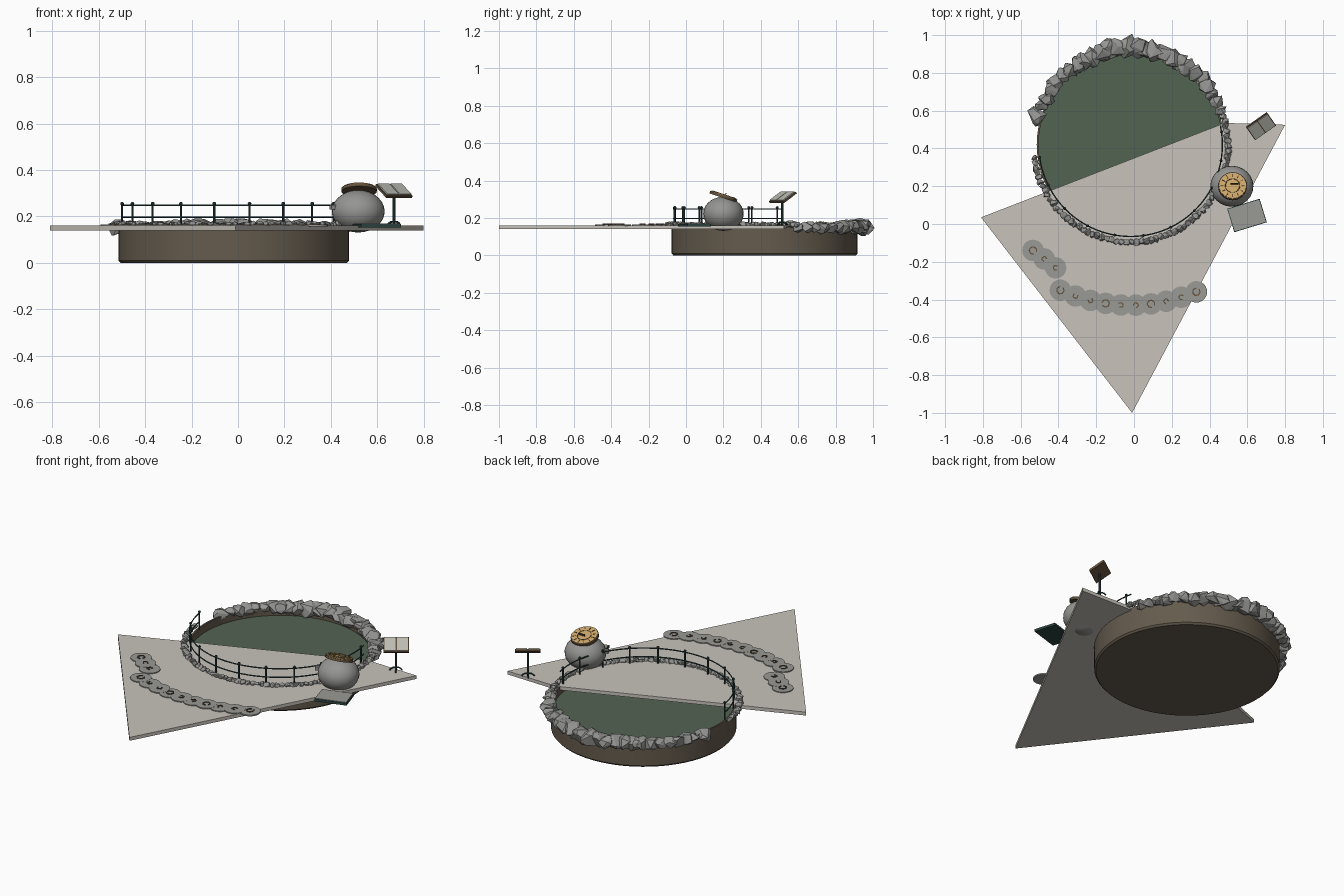
import bpy, bmesh, math, random
from mathutils import Vector, Matrix

random.seed(4)
cube = bpy.data.objects.get("Cube")
if cube:
    bpy.data.objects.remove(cube)

CENTRE = Vector((-0.018, 0.42, 0))
DECK = 0.16


def material(name, r, g, b):
    m = bpy.data.materials.new(name)
    m.use_nodes = True
    m.diffuse_color = (r, g, b, 1)
    m.node_tree.nodes["Principled BSDF"].inputs["Base Color"].default_value = (r, g, b, 1)
    return m


STONE = material("grey stone", 0.3, 0.3, 0.29)
PAVING = material("beige paving", 0.58, 0.55, 0.5)
EARTH = material("brown basin", 0.13, 0.105, 0.075)
WATER = material("green water", 0.085, 0.125, 0.085)
IRON = material("dark green iron", 0.025, 0.06, 0.055)
GOLD = material("gold", 0.6, 0.38, 0.14)
BRONZE = material("bronze", 0.13, 0.085, 0.045)
TILE = material("grey tile", 0.32, 0.32, 0.3)
PAGE = material("pale page", 0.5, 0.5, 0.45)


def finish(name, bm, mat, smooth=False):
    bmesh.ops.recalc_face_normals(bm, faces=bm.faces)
    mesh = bpy.data.meshes.new(name)
    bm.to_mesh(mesh)
    bm.free()
    mesh.materials.append(mat)
    ob = bpy.data.objects.new(name, mesh)
    bpy.context.collection.objects.link(ob)
    if smooth:
        bpy.ops.object.select_all(action="DESELECT")
        ob.select_set(True)
        bpy.context.view_layer.objects.active = ob
        bpy.ops.object.shade_smooth_by_angle()
    return ob


def place(x, y, z, turn=0.0, tilt=0.0):
    return (Matrix.Translation((x, y, z)) @ Matrix.Rotation(math.radians(turn), 4, "Z")
            @ Matrix.Rotation(math.radians(tilt), 4, "X"))


def polar(deg, radius, z=0.0):
    a = math.radians(deg)
    return CENTRE + Vector((math.cos(a) * radius, math.sin(a) * radius, z))


def add_disc(bm, frame, radius, height, sides=24):
    bmesh.ops.create_cone(bm, cap_ends=True, segments=sides, radius1=radius, radius2=radius,
                          depth=height, matrix=frame)


def add_box(bm, frame, sx, sy, sz):
    bmesh.ops.create_cube(bm, size=1, matrix=frame @ Matrix.Diagonal((sx, sy, sz, 1)))


def add_ball(bm, at, radius):
    bmesh.ops.create_uvsphere(bm, u_segments=8, v_segments=6, radius=radius,
                              matrix=Matrix.Translation(at))


def add_rock(bm, at, radius, flat):
    # Angular boulder: hull of scattered points
    verts = []
    for _ in range(18):
        d = Vector([random.gauss(0, 1) for _ in range(3)]).normalized()
        d *= radius * random.uniform(0.85, 1.1)
        verts.append(bm.verts.new(at + Vector((d.x, d.y, d.z * flat))))
    hull = bmesh.ops.convex_hull(bm, input=verts)
    spare = {g for g in hull["geom_interior"] + hull["geom_unused"]
             if isinstance(g, bmesh.types.BMVert)}
    bmesh.ops.delete(bm, geom=list(spare), context="VERTS")


def tube(name, points, radius, mat):
    curve = bpy.data.curves.new(name, "CURVE")
    curve.dimensions = "3D"
    curve.bevel_depth = radius
    curve.bevel_resolution = 1
    curve.use_fill_caps = True
    spline = curve.splines.new("POLY")
    spline.points.add(len(points) - 1)
    for p, co in zip(spline.points, points):
        p.co = (*co, 1)
    curve.materials.append(mat)
    ob = bpy.data.objects.new(name, curve)
    bpy.context.collection.objects.link(ob)
    bpy.ops.object.select_all(action="DESELECT")
    ob.select_set(True)
    bpy.context.view_layer.objects.active = ob
    bpy.ops.object.convert(target="MESH")


# Basin: lathed wall with a shallow inner lip
bm = bmesh.new()
profile = [(0, 0), (0.488, 0), (0.497, 0.01), (0.497, 0.157), (0.487, 0.157), (0.487, 0.09)]
verts = [bm.verts.new(CENTRE + Vector((r, 0, z))) for r, z in profile]
edges = [bm.edges.new(pair) for pair in zip(verts, verts[1:])]
bmesh.ops.spin(bm, geom=verts + edges, cent=CENTRE, axis=(0, 0, 1), angle=math.tau, steps=64)
bmesh.ops.remove_doubles(bm, verts=bm.verts, dist=0.0005)
finish("basin", bm, EARTH, True)

bm = bmesh.new()
add_disc(bm, Matrix.Translation(CENTRE + Vector((0, 0, 0.105))), 0.488, 0.01, 64)
finish("water", bm, WATER)

# Paved deck covering the front half
bm = bmesh.new()
outline = [(-0.81, 0.035), (-0.01, -1), (0.8, 0.525), (0.48, 0.535)]
face = bm.faces.new([bm.verts.new((x, y, 0.14)) for x, y in outline])
ext = bmesh.ops.extrude_face_region(bm, geom=[face])
bmesh.ops.translate(bm, vec=(0, 0, DECK - 0.14),
                    verts=[g for g in ext["geom"] if isinstance(g, bmesh.types.BMVert)])
finish("deck", bm, PAVING)

# Low kerb stones along the front, boulders around the back
bm = bmesh.new()
for i in range(66):
    at = polar(188 + i * 2.95, 0.515 + random.uniform(-0.003, 0.003), DECK + 0.003)
    add_rock(bm, at, random.uniform(0.018, 0.023), 0.85)
finish("kerb_stones", bm, STONE)

bm = bmesh.new()
for i in range(27):
    t = i / 26
    size = 0.034 + 0.024 * math.sin(math.pi * t) + random.uniform(-0.004, 0.007)
    add_rock(bm, polar(21 + 141 * t, 0.505 + random.uniform(0, 0.02), 0.15), size, 0.75)
add_rock(bm, polar(163, 0.52, 0.15), 0.055, 0.75)
finish("boulders", bm, STONE)

# Railing: posts with ball caps and two curved rails
bm = bmesh.new()
for i in range(11):
    at = polar(188 + i * 18, 0.486)
    add_disc(bm, Matrix.Translation(at + Vector((0, 0, 0.2))), 0.0045, 0.1, 8)
    add_ball(bm, at + Vector((0, 0, 0.255)), 0.008)
finish("railing_posts", bm, IRON, True)
for label, z in (("lower_rail", 0.197), ("upper_rail", 0.248)):
    tube(label, [polar(188 + i * 4, 0.486, z) for i in range(47)], 0.0035, IRON)

# Globe carrying the sundial
bm = bmesh.new()
bmesh.ops.create_uvsphere(bm, u_segments=24, v_segments=14, radius=0.114,
                          matrix=place(0.518, 0.2, 0.222) @ Matrix.Diagonal((1, 0.95, 0.8, 1)))
finish("globe", bm, STONE, True)
bm = bmesh.new()
add_box(bm, place(0.413, 0.16, 0.24, 25), 0.03, 0.02, 0.02)
finish("globe_knob", bm, STONE)

dial = place(0.522, 0.2, 0.314, 0, -18)
bm = bmesh.new()
add_disc(bm, dial, 0.076, 0.014, 32)
finish("dial_back", bm, BRONZE, True)
bm = bmesh.new()
add_disc(bm, dial @ Matrix.Translation((0, 0, 0.009)), 0.071, 0.004, 32)
finish("dial_face", bm, GOLD)
bm = bmesh.new()
for i in range(12):
    spoke = dial @ Matrix.Rotation(i * math.tau / 12, 4, "Z")
    add_box(bm, spoke @ Matrix.Translation((0.056, 0, 0.012)), 0.016, 0.004, 0.003)
add_box(bm, dial @ Matrix.Translation((0.01, 0.008, 0.017)), 0.04, 0.004, 0.014)
finish("dial_marks", bm, BRONZE)
ring = [dial @ Vector((0.038 * math.cos(i / 24 * math.tau), 0.038 * math.sin(i / 24 * math.tau), 0.011))
        for i in range(25)]
tube("dial_ring", ring, 0.002, BRONZE)

# Flat plaque beside the globe
plaque = place(0.598, 0.045, 0.16, 17)
bm = bmesh.new()
add_box(bm, plaque, 0.18, 0.13, 0.014)
finish("plaque_frame", bm, IRON)
bm = bmesh.new()
add_box(bm, plaque @ Matrix.Translation((0, 0, 0.006)), 0.172, 0.122, 0.008)
finish("plaque_panel", bm, TILE)

# Open book lectern on a post with curved feet
bm = bmesh.new()
add_disc(bm, place(0.672, 0.515, 0.227), 0.006, 0.14, 10)
finish("lectern_post", bm, IRON, True)
for i in range(4):
    a = math.radians(35 + 90 * i)
    tube("lectern_foot", [(0.672 + r * math.cos(a), 0.515 + r * math.sin(a), DECK + h)
                          for r, h in ((0, 0.018), (0.015, 0.018), (0.027, 0.011), (0.034, 0.002))],
         0.004, IRON)
book = place(0.672, 0.518, 0.31, 35, 32)
bm = bmesh.new()
add_box(bm, book, 0.136, 0.096, 0.01)
finish("book_cover", bm, BRONZE)
bm = bmesh.new()
for side in (-1, 1):
    add_box(bm, book @ Matrix.Translation((side * 0.033, 0, 0.007)), 0.06, 0.086, 0.008)
finish("book_pages", bm, PAGE)

# Round stepping tiles with small bronze inlays
spots = [(-0.535, -0.14), (-0.475, -0.185), (-0.415, -0.232)]
for i in range(10):
    x = -0.39 + i * 0.08
    spots.append((x, -0.43 + 0.58 * (x + 0.02) ** 2))
tiles, marks = bmesh.new(), bmesh.new()
for n, (x, y) in enumerate(spots):
    add_disc(tiles, place(x, y, DECK + 0.001 + 0.0006 * (n % 2)), 0.057, 0.008, 24)
    inlay = place(x, y, DECK + 0.007, n * 40)
    for k in range(6 if n % 3 == 0 else 3):
        step = 52 if n % 3 == 0 else 90
        radius = 0.018 if n % 3 == 0 else 0.011
        arm = inlay @ Matrix.Rotation(math.radians(k * step), 4, "Z") @ Matrix.Translation((radius, 0, 0))
        add_box(marks, arm, 0.006, 0.019, 0.004)
finish("path_tiles", tiles, TILE)
finish("tile_inlays", marks, BRONZE)
